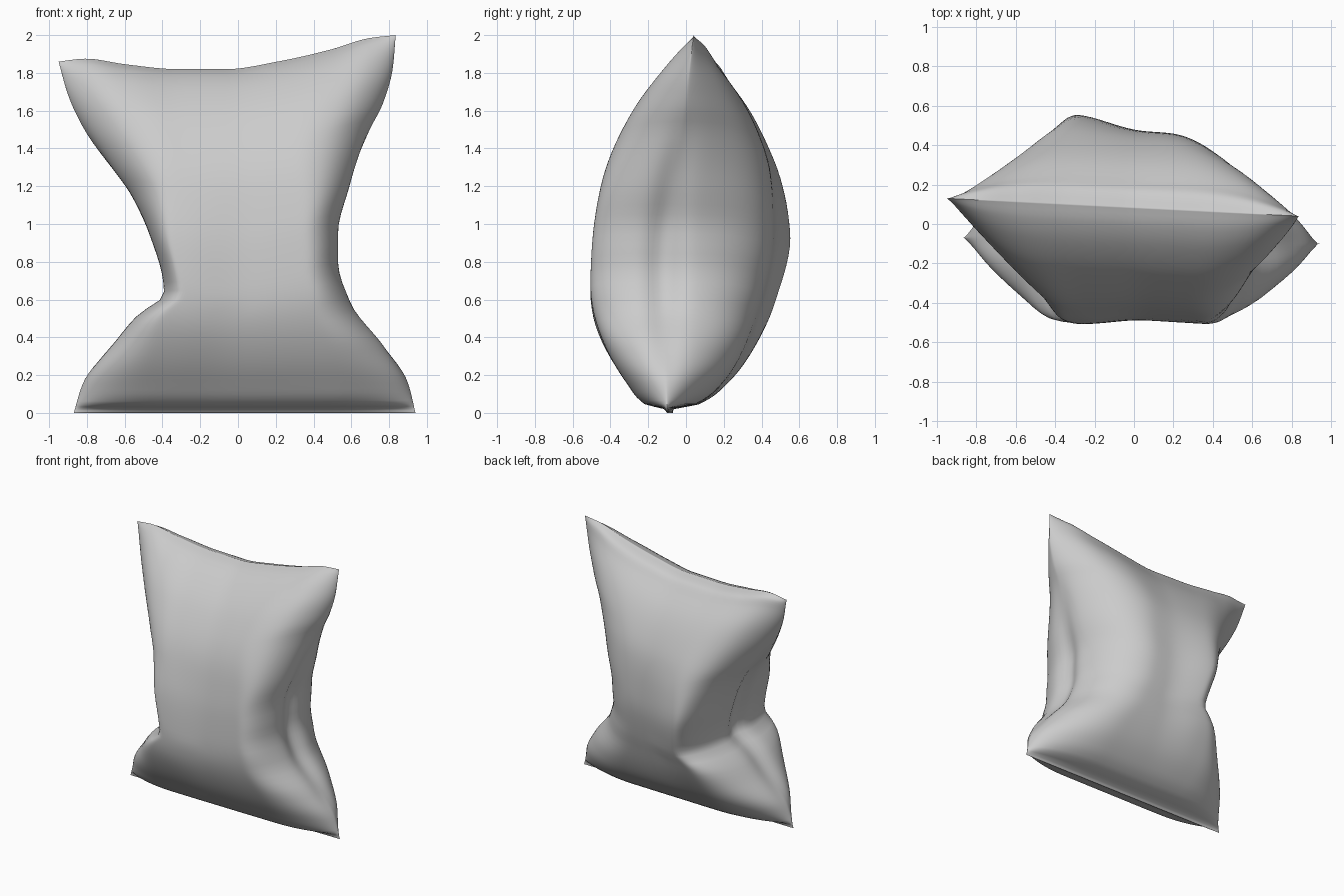
import bpy, bmesh, math
from mathutils import Vector

if "Cube" in bpy.data.objects:
    bpy.data.objects.remove(bpy.data.objects["Cube"])


def curve(pts, t):
    """Smooth (Hermite) interpolation through (t, value) pairs."""
    t = min(max(t, pts[0][0]), pts[-1][0])
    n = len(pts)

    def slope(i):
        if 0 < i < n - 1:
            a = (pts[i][1] - pts[i - 1][1]) / (pts[i][0] - pts[i - 1][0])
            b = (pts[i + 1][1] - pts[i][1]) / (pts[i + 1][0] - pts[i][0])
            return 0 if a * b <= 0 else 2 * a * b / (a + b)
        j = min(i, n - 2)
        return (pts[j + 1][1] - pts[j][1]) / (pts[j + 1][0] - pts[j][0])

    for i in range(n - 1):
        (t0, a), (t1, b) = pts[i], pts[i + 1]
        if t <= t1:
            h = t1 - t0
            s = (t - t0) / h
            return (a * (1 + 2 * s) * (1 - s) ** 2 + h * slope(i) * s * (1 - s) ** 2
                    + b * s * s * (3 - 2 * s) + h * slope(i + 1) * s * s * (s - 1))


# Outline seen from the front (height, x)
LEFT = [(0, -.875), (.17, -.83), (.4, -.65), (.52, -.54), (.63, -.40), (.7, -.405),
        (.95, -.48), (1.15, -.58), (1.3, -.69), (1.5, -.82), (1.68, -.90), (1.86, -.95)]
RIGHT = [(0, .945), (.17, .91), (.35, .80), (.58, .615), (.8, .545), (.95, .545),
         (1.2, .61), (1.5, .71), (1.63, .77), (1.82, .82), (2, .835)]
TOP = [(-1, 1.86), (-.84, 1.875), (-.6, 1.845), (-.3, 1.82), (0, 1.82), (.3, 1.86),
       (.6, 1.92), (.85, 1.985), (1, 2)]
# Seam depth on each side, and front and back bulge (fraction of height, y)
SEAM_L = [(0, -.07), (.4, -.06), (.7, .04), (1, .13)]
SEAM_R = [(0, -.1), (.4, -.12), (.6, -.08), (.75, -.02), (1, .04)]
FRONT = [(0, -.09), (.014, -.12), (.02, -.2), (.09, -.32), (.16, -.41), (.24, -.485),
         (.29, -.515), (.34, -.53), (.41, -.525), (.5, -.51), (.58, -.48), (.69, -.42),
         (.85, -.26), (.94, -.11), (.985, .01), (1, .085)]
BACK = [(0, -.09), (.014, -.06), (.02, .04), (.09, .22), (.16, .32), (.29, .44),
        (.42, .515), (.49, .535), (.58, .52), (.69, .48), (.8, .4), (.88, .32),
        (.95, .22), (.985, .165), (1, .085)]
# Rounding width of the four upright edges (x side, y side): at the waist, at the ends
ROUND = {(-1, -1): (.09, .5), (1, -1): (.19, .5), (1, 1): (.38, .58), (-1, 1): (.16, .58)}
NU, NV = 72, 60


def edge_rise(d, xs, ys, waist):
    """Bulge (0..1) at distance d inside a side seam."""
    mid, end = ROUND[xs, ys]
    s = min(1, d / (end + (mid - end) * waist))
    return max(0, 1 - (1 - s) ** 2) ** (.75 - .27 * waist)


def point(i, j, side):
    s = j / NV
    v = .5 - .5 * math.cos(math.pi * s)          # denser rows at the end seams
    u = math.sin(math.pi * (i / NU - .5))        # denser columns at the side seams
    xl, xr = curve(LEFT, v * 1.86), curve(RIGHT, v * 2)
    x = (xl + xr) / 2 + u * (xr - xl) / 2
    z = v * curve(TOP, u)
    k = (u + 1) / 2
    seam = curve(SEAM_L, v) * (1 - k) + curve(SEAM_R, v) * k
    waist = math.exp(-(abs(v - .41) / .3) ** 2.5)
    f = edge_rise(x - xl, -1, side, waist) * edge_rise(xr - x, 1, side, waist)
    r = min(1, max(0, (x + .3) / .36))           # fuller on the left half
    f *= 1 - (.09 if side < 0 else .11) * waist * r * r * (3 - 2 * r)
    limit = curve(FRONT if side < 0 else BACK, v)
    base = curve(SEAM_L, v) * .5 + curve(SEAM_R, v) * .5
    y = seam + (limit - base) * f
    if i in (0, NU) or j in (0, NV):
        y = seam
    # seams tucked inwards at the waist
    x -= math.copysign(.05, u) * waist * math.exp(-((y - seam) / .09) ** 2) * abs(u) ** 8
    return Vector((x, y, z))


# Two inflated panels welded along the outer seam
bm = bmesh.new()
for side in (-1, 1):
    grid = [[bm.verts.new(point(i, j, side)) for i in range(NU + 1)] for j in range(NV + 1)]
    for j in range(NV):
        for i in range(NU):
            q = [grid[j][i], grid[j][i + 1], grid[j + 1][i + 1], grid[j + 1][i]]
            bm.faces.new(q if side < 0 else q[::-1])
bmesh.ops.remove_doubles(bm, verts=bm.verts, dist=1e-5)
# relax the panels slightly so the bulges blend
inner = [w for w in bm.verts if .12 < w.co.z < 1.75]
for _ in range(4):
    bmesh.ops.smooth_vert(bm, verts=inner, factor=.5,
                          use_axis_x=False, use_axis_y=True, use_axis_z=False)
bmesh.ops.recalc_face_normals(bm, faces=bm.faces)
mesh = bpy.data.meshes.new("pillow")
bm.to_mesh(mesh)
bm.free()
pillow = bpy.data.objects.new("pillow", mesh)
bpy.context.collection.objects.link(pillow)
bpy.context.view_layer.objects.active = pillow
pillow.select_set(True)
bpy.ops.object.shade_smooth_by_angle(angle=math.radians(60))
